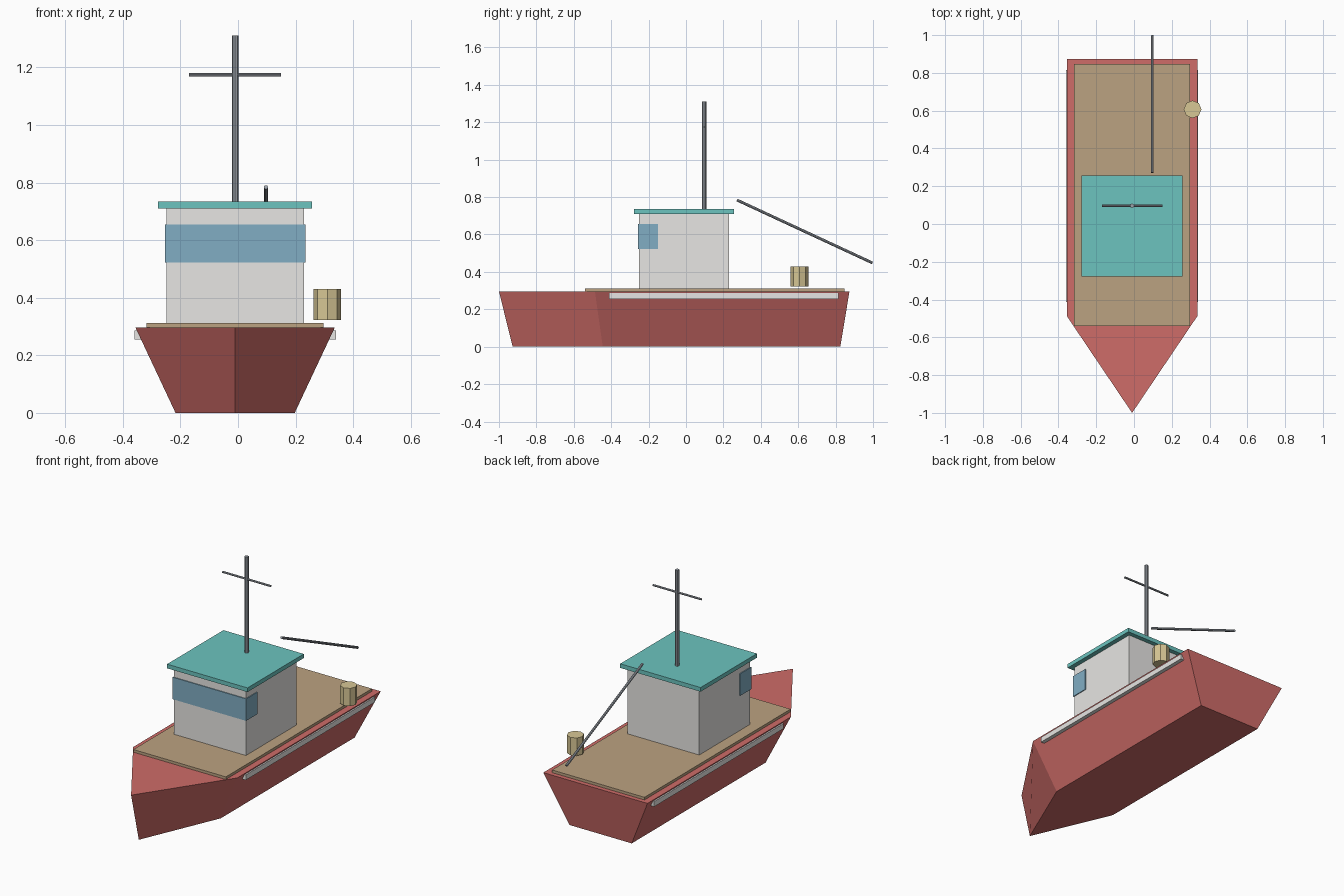
import bpy, bmesh
from mathutils import Vector

if "Cube" in bpy.data.objects:
    bpy.data.objects.remove(bpy.data.objects["Cube"])

CX = -0.01  # boat centreline (the barrel overhangs the right side)


def material(name, rgb):
    m = bpy.data.materials.new(name)
    m.diffuse_color = (*rgb, 1)
    m.use_nodes = True
    m.node_tree.nodes["Principled BSDF"].inputs["Base Color"].default_value = m.diffuse_color
    return m


RED = material("red_paint", (0.62, 0.15, 0.14))
WOOD = material("deck_wood", (0.50, 0.36, 0.22))
TEAL = material("teal_paint", (0.15, 0.55, 0.52))
GLASS = material("window_blue", (0.22, 0.42, 0.55))
WHITE = material("white_paint", (0.80, 0.79, 0.77))
STEEL = material("steel", (0.33, 0.36, 0.40))
BARREL = material("barrel_tan", (0.68, 0.57, 0.30))


def add_object(name, bm, mat):
    bmesh.ops.recalc_face_normals(bm, faces=bm.faces[:])
    me = bpy.data.meshes.new(name)
    bm.to_mesh(me)
    bm.free()
    me.materials.append(mat)
    ob = bpy.data.objects.new(name, me)
    bpy.context.collection.objects.link(ob)
    return ob


def box(name, lo, hi, mat):
    lo, hi = Vector(lo), Vector(hi)
    bm = bmesh.new()
    bmesh.ops.create_cube(bm, size=1)
    bmesh.ops.scale(bm, vec=hi - lo, verts=bm.verts)
    bmesh.ops.translate(bm, vec=(lo + hi) / 2, verts=bm.verts)
    return add_object(name, bm, mat)


def rod(name, a, b, r, mat, sides=8):
    a, b = Vector(a), Vector(b)
    bm = bmesh.new()
    bmesh.ops.create_cone(bm, cap_ends=True, segments=sides, radius1=r, radius2=r,
                          depth=(b - a).length)
    bm.transform((b - a).to_track_quat('Z', 'Y').to_matrix().to_4x4())
    bmesh.ops.translate(bm, vec=(a + b) / 2, verts=bm.verts)
    return add_object(name, bm, mat)


# Hull: pointed outline lofted from a narrow bottom to a wide top
def outline(bm, half, stem, shoulder, stern, z):
    pts = [(0, stem), (half, shoulder), (half, stern), (-half, stern), (-half, shoulder)]
    return [bm.verts.new((CX + x, y, z)) for x, y in pts]


bm = bmesh.new()
bottom = outline(bm, 0.207, -0.927, -0.445, 0.825, 0)
top = outline(bm, 0.346, -1.0, -0.487, 0.874, 0.296)
bm.faces.new(bottom)
bm.faces.new(top)
for i in range(5):
    j = (i + 1) % 5
    bm.faces.new((bottom[i], bottom[j], top[j], top[i]))
add_object("hull", bm, RED)

# Deck and side rub rails
box("deck", (CX - 0.307, -0.54, 0.29), (CX + 0.307, 0.847, 0.312), WOOD)
for side, s in (("left", -1), ("right", 1)):
    x0, x1 = sorted((CX + s * 0.322, CX + s * 0.35))
    box(side + "_rub_rail", (x0, -0.412, 0.255), (x1, 0.816, 0.286), WHITE)

# Wheelhouse with wrap-around window band and overhanging roof
box("cabin", (CX - 0.239, -0.252, 0.31), (CX + 0.239, 0.23, 0.711), WHITE)
box("window_band", (CX - 0.244, -0.257, 0.523), (CX + 0.244, -0.151, 0.655), GLASS)
box("roof", (CX - 0.267, -0.277, 0.71), (CX + 0.267, 0.257, 0.735), TEAL)

# Mast, crossbar and slanted boom
rod("mast", (CX, 0.097, 0.73), (CX, 0.097, 1.311), 0.0115, STEEL)
rod("crossbar", (CX - 0.16, 0.097, 1.175), (CX + 0.16, 0.097, 1.175), 0.006, STEEL)
rod("boom", (0.097, 0.273, 0.784), (0.097, 0.997, 0.448), 0.0075, STEEL)

# Barrel at the right gunwale
rod("barrel", (0.31, 0.607, 0.323), (0.31, 0.607, 0.43), 0.047, BARREL)
